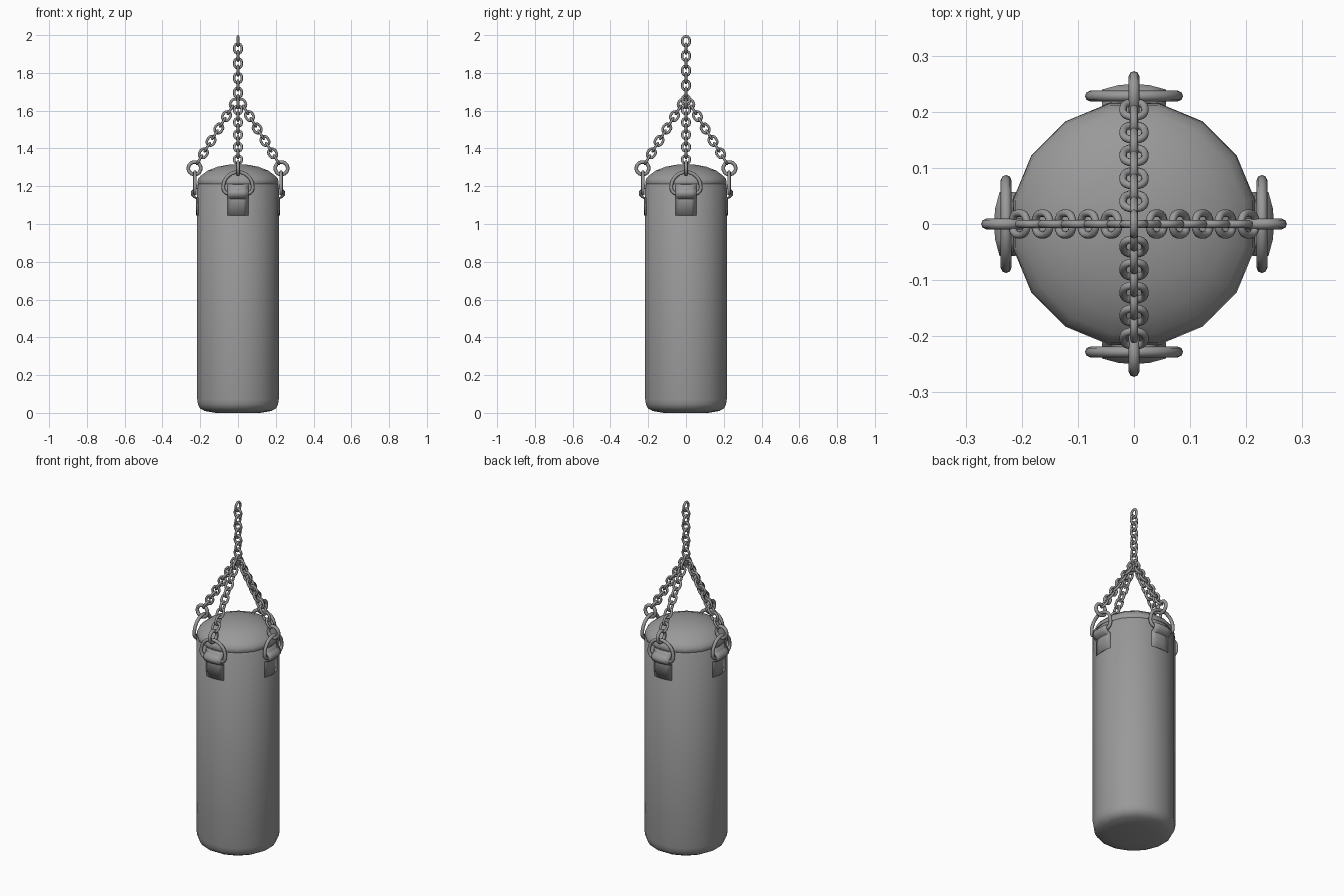
import bpy, bmesh
from math import pi, sin, cos, radians
from mathutils import Vector, Matrix

cube = bpy.data.objects.get("Cube")
if cube:
    bpy.data.objects.remove(cube, do_unlink=True)

grey = bpy.data.materials.new("mid grey")
grey.use_nodes = True
grey.diffuse_color = (0.32, 0.32, 0.32, 1)
grey.node_tree.nodes["Principled BSDF"].inputs["Base Color"].default_value = grey.diffuse_color


def finish_mesh(bm, name, angle=40):
    """Turn a bmesh into smooth-shaded mesh data."""
    bmesh.ops.recalc_face_normals(bm, faces=bm.faces)
    for f in bm.faces:
        f.smooth = True
    for e in bm.edges:
        if len(e.link_faces) == 2:
            e.smooth = e.calc_face_angle() < radians(angle)
    mesh = bpy.data.meshes.new(name)
    bm.to_mesh(mesh)
    bm.free()
    mesh.materials.append(grey)
    return mesh


def place(name, mesh, matrix=Matrix()):
    ob = bpy.data.objects.new(name, mesh)
    ob.matrix_world = matrix
    bpy.context.collection.objects.link(ob)
    return ob


def skin(bm, rows, closed_u, closed_v):
    """Join rows of points into quads."""
    grid = [[bm.verts.new(p) for p in row] for row in rows]
    n, m = len(grid), len(grid[0])
    for i in range(n if closed_u else n - 1):
        for j in range(m if closed_v else m - 1):
            a, b = (i + 1) % n, (j + 1) % m
            bm.faces.new((grid[i][j], grid[a][j], grid[a][b], grid[i][b]))
    return grid


def tube_mesh(name, path, radius, sides=8):
    """Closed round tube along a flat loop of (x, z) points."""
    pts = [Vector((x, 0, z)) for x, z in path]
    normal = Vector((0, 1, 0))
    rows = []
    for i, p in enumerate(pts):
        out = (pts[(i + 1) % len(pts)] - pts[i - 1]).normalized().cross(normal)
        rows.append([p + radius * (cos(a) * out + sin(a) * normal)
                     for a in (2 * pi * k / sides for k in range(sides))])
    bm = bmesh.new()
    skin(bm, rows, True, True)
    return finish_mesh(bm, name, 80)


def arc(cx, cz, r, start, end, steps):
    return [(cx + r * cos(radians(start + (end - start) * k / steps)),
             cz + r * sin(radians(start + (end - start) * k / steps)))
            for k in range(steps + 1)]


# Bag body: turned profile with a domed top and rounded bottom
profile = [(0.12, 0.0), (0.18, 0.01), (0.205, 0.024), (0.216, 0.045), (0.22, 0.07),
           (0.22, 1.205), (0.216, 1.211), (0.22, 1.217), (0.216, 1.238),
           (0.2, 1.256), (0.165, 1.282), (0.11, 1.303), (0.05, 1.314)]
SIDES = 16
bm = bmesh.new()
rings = skin(bm, [[(r * cos(a), r * sin(a), z)
                   for a in (2 * pi * (k + 0.5) / SIDES for k in range(SIDES))]
                  for r, z in profile], False, True)
bm.faces.new(rings[0])
tip = bm.verts.new((0, 0, 1.316))
for k in range(SIDES):
    bm.faces.new((rings[-1][k], rings[-1][(k + 1) % SIDES], tip))
place("bag_body", finish_mesh(bm, "bag_body", 50))

# Shared hardware shapes
link_mesh = tube_mesh("chain_link", arc(0, 0.006, 0.0195, 0, 180, 8)
                      + arc(0, -0.006, 0.0195, 180, 360, 8), 0.0068)
ring_mesh = tube_mesh("round_ring", arc(0, 0, 0.033, 0, 345, 23), 0.0095)
d_ring_mesh = tube_mesh("d_ring", arc(0, 1.197, 0.078, 0, 180, 14)
                        + arc(-0.046, 1.192, 0.032, 180, 270, 5)
                        + arc(0.046, 1.192, 0.032, 270, 360, 5), 0.0095)

# Webbing strap: lies on the bag and loops over the bar of the D ring
strap_profile = [(0.219, 1.045), (0.221, 1.135), (0.236, 1.143), (0.247, 1.156),
                 (0.247, 1.17), (0.236, 1.182), (0.222, 1.192), (0.22, 1.21)]
bm = bmesh.new()
skin(bm, [[(0.056 * t, 0.01 * t * t - r, z) for t in (-1, -0.5, 0, 0.5, 1)]
          for r, z in strap_profile], False, False)
strap_mesh = finish_mesh(bm, "strap", 50)


def chain(name, start, end, count, first_turn, spin=Matrix()):
    """Links from start to end, each a quarter turn from the last."""
    start, end = Vector(start), Vector(end)
    aim = (end - start).to_track_quat('Z', 'Y').to_matrix().to_4x4()
    for k in range(count):
        pos = Matrix.Translation(start.lerp(end, k / (count - 1)))
        turn = Matrix.Rotation(first_turn + k % 2 * pi / 2, 4, 'Z')
        place(f"{name}_link_{k + 1}", link_mesh, spin @ pos @ aim @ turn)


# Four hangers around the bag, each made facing the front then spun round
for i, side in enumerate(("front", "left", "back", "right")):
    spin = Matrix.Rotation(i * pi / 2, 4, 'Z')
    strap = place(side + "_strap", strap_mesh, spin)
    solid = strap.modifiers.new("thickness", 'SOLIDIFY')
    solid.thickness = 0.006
    solid.offset = 0
    place(side + "_d_ring", d_ring_mesh, spin @ Matrix.Translation((0, -0.228, 0)))
    place(side + "_round_ring", ring_mesh,
          spin @ Matrix.Translation((0, -0.23, 1.295)) @ Matrix.Rotation(pi / 2, 4, 'Z'))
    chain(side + "_chain", (0, -0.204, 1.341), (0, -0.02, 1.637), 10, 0, spin)

# Hanging chain above the junction
chain("top_chain", (0, 0, 1.656), (0, 0, 1.9678), 9, pi / 2)
